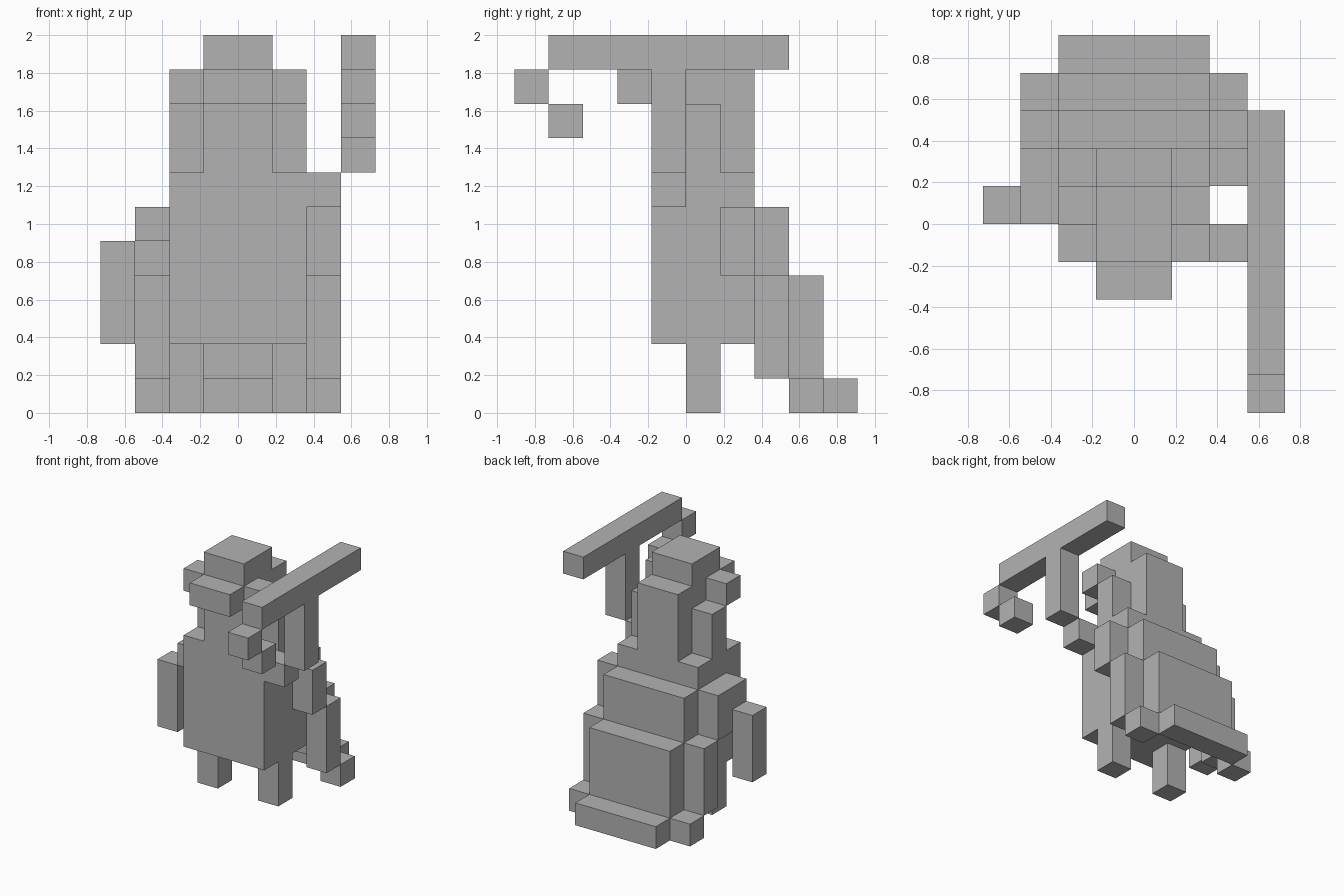
import bpy
import bmesh
from mathutils import Vector

cube = bpy.data.objects.get("Cube")
if cube:
    bpy.data.objects.remove(cube, do_unlink=True)

U = 2 / 11  # edge of one block

grey = bpy.data.materials.new("plain_grey")
grey.use_nodes = True
colour = (0.45, 0.45, 0.45, 1)
grey.diffuse_color = colour
grey.node_tree.nodes["Principled BSDF"].inputs["Base Color"].default_value = colour


def block(name, x, y, z):
    """Flat-shaded box from (low, high) ranges in block units."""
    low, high = (Vector(c) * U for c in zip(x, y, z))
    bm = bmesh.new()
    bmesh.ops.create_cube(bm, size=1)
    for v in bm.verts:
        v.co = Vector(h if c > 0 else l for c, l, h in zip(v.co, low, high))
    mesh = bpy.data.meshes.new(name)
    bm.to_mesh(mesh)
    bm.free()
    mesh.materials.append(grey)
    bpy.context.collection.objects.link(bpy.data.objects.new(name, mesh))


def pair(name, x, y, z):
    """The same box on both sides of the body."""
    block("left_" + name, x, y, z)
    block("right_" + name, (-x[1], -x[0]), y, z)


# Body and legs
block("torso", (-2, 2), (-1, 2), (2, 7))
pair("leg", (1, 2), (0, 1), (0, 2))

# Head with brim, back hair and side pieces
block("head", (-1, 1), (-1, 1), (7, 11))
block("brim", (-1, 1), (-2, -1), (9, 10))
block("back_hair", (-1, 1), (1, 2), (7, 10))
pair("side_hair", (1, 2), (0, 1), (7, 9))
pair("ear", (1, 2), (-1, 0), (9, 10))

# Arms
block("right_shoulder", (-3, -2), (0, 1), (5, 6))
block("right_arm", (-4, -3), (0, 1), (2, 5))
block("left_hand", (2, 3), (-1, 0), (6, 7))

# Cape: three stepped tiers, each with sides one block further forward
for tier, back, z in (("upper", 3, (4, 6)), ("middle", 4, (1, 4)), ("hem", 5, (0, 1))):
    block("cape_" + tier, (-2, 2), (back - 1, back), z)
    pair("cape_side_" + tier, (2, 3), (back - 2, back - 1), z)

# Raised tool beside the left hand
side = (3, 4)
block("tool_bar", side, (-4, 3), (10, 11))
block("tool_grip", side, (-1, 0), (7, 10))
block("tool_tip", side, (-5, -4), (9, 10))
block("tool_hook", side, (-4, -3), (8, 9))
